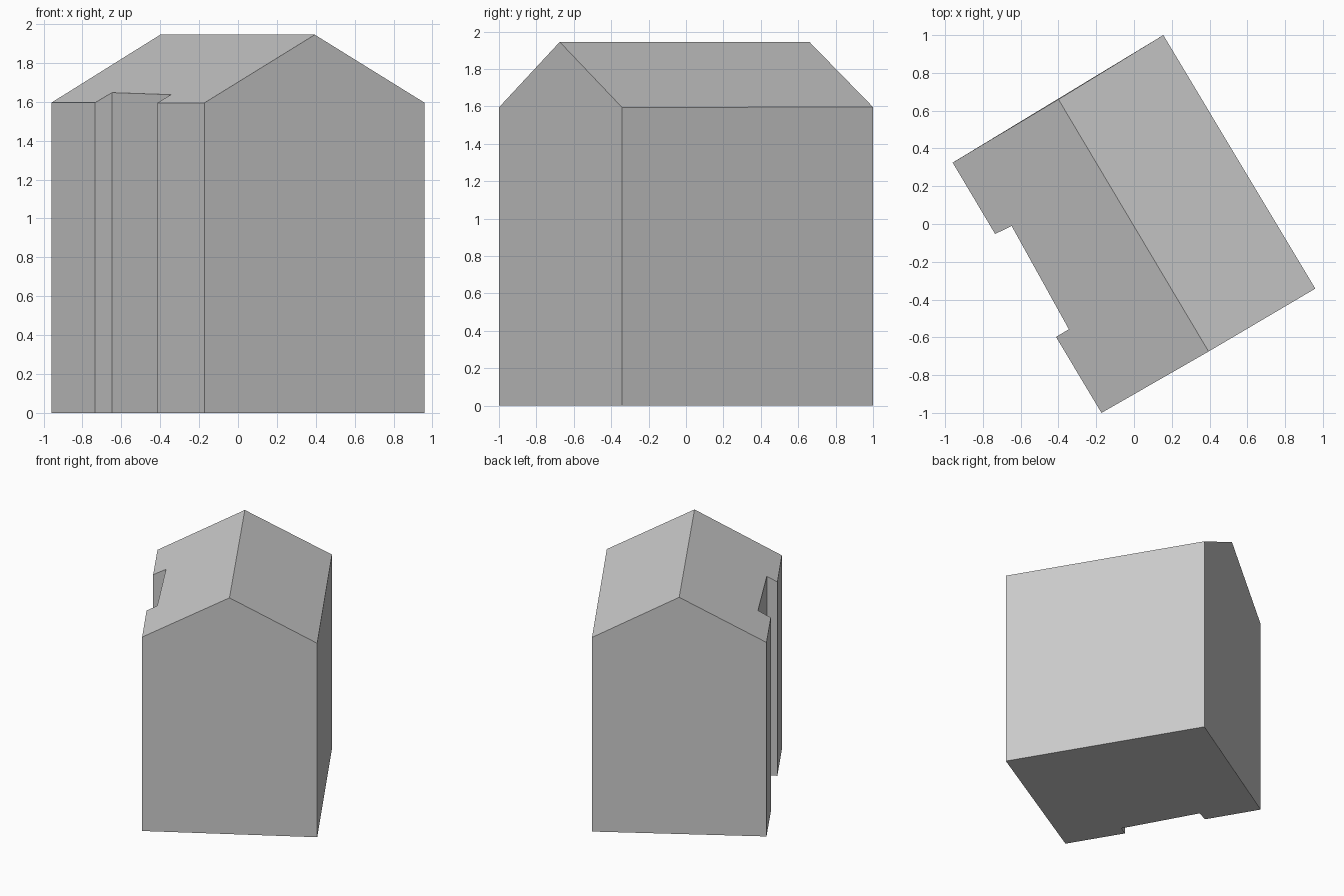
import bpy
import bmesh
from mathutils import Vector

cube = bpy.data.objects.get("Cube")
if cube:
    bpy.data.objects.remove(cube, do_unlink=True)

EAVE, RIDGE = 1.595, 1.945

# Ridge ends and eave corners, seen in plan
ridge_back, ridge_front = Vector((-0.40, 0.66)), Vector((0.395, -0.675))
west, south = Vector((-0.96, 0.325)), Vector((-0.172, -1.0))
east, north = Vector((0.96, -0.342)), Vector((0.155, 1.0))
recess = [Vector(p) for p in ((-0.735, -0.053), (-0.648, -0.01), (-0.345, -0.557), (-0.413, -0.598))]

along = (ridge_front - ridge_back).normalized()
across = Vector((-along.y, along.x))
half_width = abs((south - ridge_front).dot(across))


def roof_height(p):
    distance = abs((p - ridge_back).dot(across))
    return max(EAVE, RIDGE - (RIDGE - EAVE) * distance / half_width)


bm = bmesh.new()
outline = [west, *recess, south, east, north]
base = [bm.verts.new((p.x, p.y, 0)) for p in outline]
eave = [bm.verts.new((p.x, p.y, roof_height(p))) for p in outline]
peak_back, peak_front = [bm.verts.new((p.x, p.y, RIDGE)) for p in (ridge_back, ridge_front)]

# Walls, with a peak in each gable
peaks = {5: [peak_front], 7: [peak_back]}
count = len(outline)
for i in range(count):
    j = (i + 1) % count
    bm.faces.new([base[i], base[j], eave[j], *peaks.get(i, []), eave[i]])

# Floor and the two roof slopes
bm.faces.new(base[::-1])
bm.faces.new(eave[:6] + [peak_front, peak_back])
bm.faces.new([peak_front, eave[6], eave[7], peak_back])
bmesh.ops.recalc_face_normals(bm, faces=bm.faces)

mesh = bpy.data.meshes.new("house_body")
bm.to_mesh(mesh)
bm.free()
house = bpy.data.objects.new("house_body", mesh)
bpy.context.collection.objects.link(house)

# Plain grey finish
grey = bpy.data.materials.new("plain_grey")
grey.use_nodes = True
colour = (0.6, 0.6, 0.6, 1)
grey.diffuse_color = colour
grey.node_tree.nodes["Principled BSDF"].inputs["Base Color"].default_value = colour
mesh.materials.append(grey)
